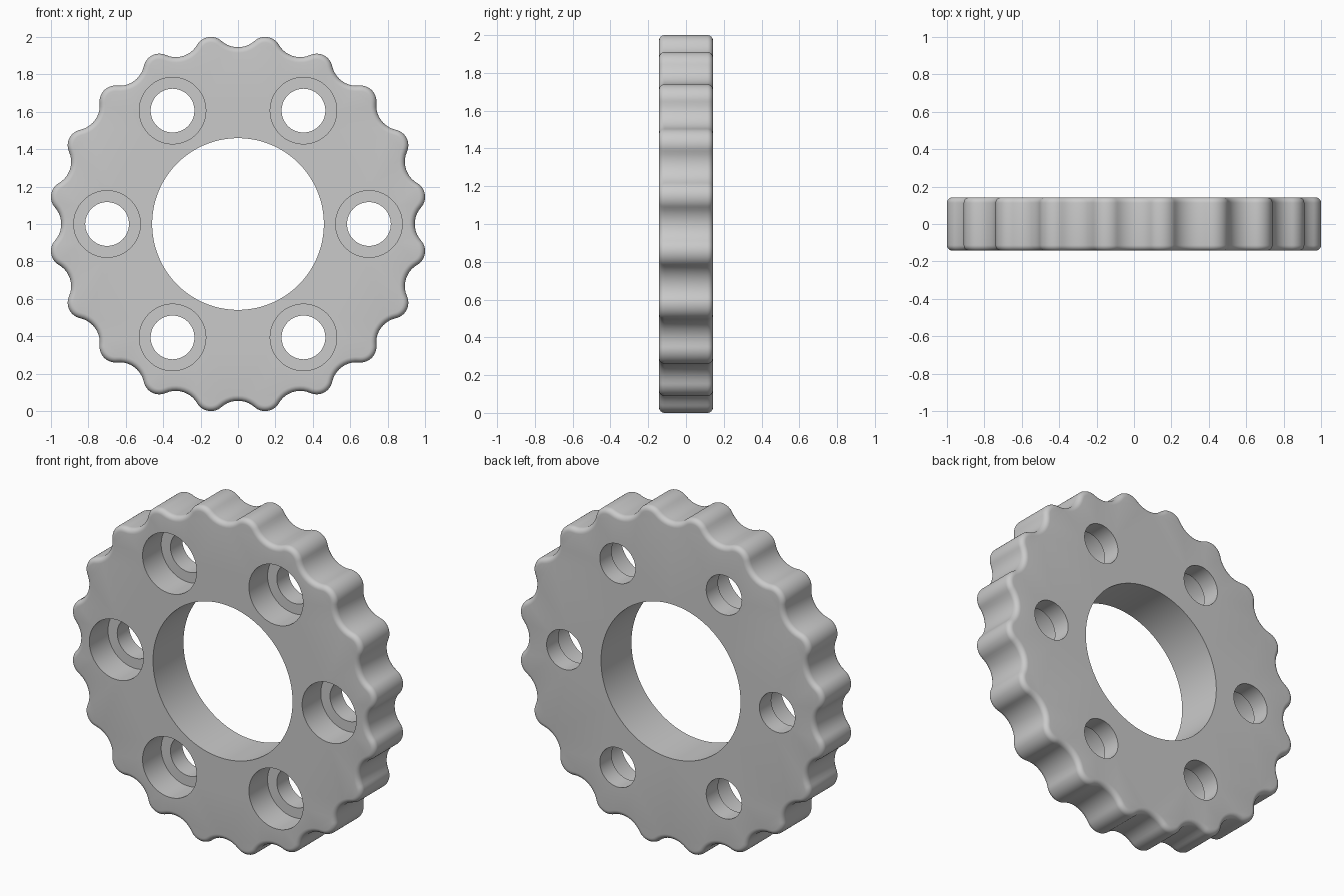
import bpy
import bmesh
from math import sin, cos, pi, radians, atan2
from mathutils import Vector
from mathutils.geometry import delaunay_2d_cdt

cube = bpy.data.objects.get("Cube")
if cube:
    bpy.data.objects.remove(cube, do_unlink=True)

LOBES = 20
HALF = 0.143          # half thickness
FILLET = 0.03
LOBE_C, LOBE_R = 0.9266, 0.085    # lobe arc centre distance and radius
VALLEY = 0.945
BORE, BOLT_CIRCLE = 0.459, 0.70
HOLE, COUNTERBORE, DEPTH = 0.117, 0.178, 0.175

# Radius of the concave arc tangent to two neighbouring lobes
half_step = pi / LOBES
lx, lz = LOBE_C * cos(half_step), LOBE_C * sin(half_step)
gap = lx - VALLEY
valley_r = (gap ** 2 + lz ** 2 - LOBE_R ** 2) / (2 * (LOBE_R + gap))
valley_c = VALLEY + valley_r
tangent = atan2(lz, valley_c - lx)


def arc_points(centre, radius, start, end, steps, turn):
    """Arc about a centre on the x axis, rotated about the origin by turn."""
    pts = []
    for k in range(steps):
        a = start + (end - start) * k / steps
        x, z = centre + radius * cos(a), radius * sin(a)
        pts.append((x * cos(turn) - z * sin(turn), x * sin(turn) + z * cos(turn)))
    return pts


def outline(inset):
    """Scalloped rim made of tangent arcs, moved inward by inset."""
    pts = []
    sweep = tangent + half_step
    for i in range(LOBES):
        turn = 2 * i * half_step
        pts += arc_points(valley_c, valley_r + inset, pi + tangent, pi - tangent, 10, turn)
        pts += arc_points(LOBE_C, LOBE_R - inset, -sweep, sweep, 14, turn + half_step)
    return pts


def circle(radius, cx=0, cz=0, n=64):
    return [(cx + radius * cos(2 * pi * k / n), cz + radius * sin(2 * pi * k / n))
            for k in range(n)]


bm = bmesh.new()


def ring(pts, y):
    return [bm.verts.new((x, y, z + 1)) for x, z in pts]


def wall(a, b, smooth=True):
    n = len(a)
    for i in range(n):
        f = bm.faces.new((a[i], a[(i + 1) % n], b[(i + 1) % n], b[i]))
        f.smooth = smooth


def cap(loops):
    """Flat face between an outer loop and the hole loops after it."""
    verts, owner, edges = [], [], []
    for index, loop in enumerate(loops):
        base, n = len(verts), len(loop)
        verts += loop
        owner += [index] * n
        edges += [(base + i, base + (i + 1) % n) for i in range(n)]
    flat = [Vector((v.co.x, v.co.z)) for v in verts]
    result = delaunay_2d_cdt(flat, edges, [], 1, 1e-6)
    tris, source = result[2], result[3]
    for tri in tris:
        ids = [source[i][0] for i in tri]
        owners = {owner[i] for i in ids}
        # a triangle touching only one hole loop lies inside that hole
        if len(owners) > 1 or 0 in owners:
            bm.faces.new([verts[i] for i in ids])


# Rim with rounded front and back edges
STEPS = 6
fillet = [(FILLET * (1 - sin(k * pi / 2 / STEPS)), FILLET * (1 - cos(k * pi / 2 / STEPS)))
          for k in range(STEPS + 1)]
levels = [(inset, -HALF + drop) for inset, drop in fillet]
# the fillet runs from the flat face (largest inset) out to the rim
levels = [(FILLET - drop, -HALF + FILLET - inset) for inset, drop in fillet][::-1] \
    if levels[0][1] > levels[-1][1] else levels
rims = [ring(outline(FILLET * (1 - sin(k * pi / 2 / STEPS))),
             -HALF + FILLET * (1 - cos(k * pi / 2 / STEPS))) for k in range(STEPS + 1)]
rims += [ring(outline(FILLET * (1 - sin(k * pi / 2 / STEPS))),
              HALF - FILLET * (1 - cos(k * pi / 2 / STEPS))) for k in range(STEPS, -1, -1)]
for a, b in zip(rims, rims[1:]):
    wall(a, b)
front, back = [rims[0]], [rims[-1]]

# Central bore
bore = [ring(circle(BORE, n=128), y) for y in (-HALF, HALF)]
wall(*bore)
front.append(bore[0])
back.append(bore[1])

# Counterbored bolt holes
ledge = -HALF + DEPTH
for i in range(6):
    a = radians(60 * i)
    cx, cz = BOLT_CIRCLE * cos(a), BOLT_CIRCLE * sin(a)
    mouth = ring(circle(COUNTERBORE, cx, cz), -HALF)
    seat = ring(circle(COUNTERBORE, cx, cz), ledge)
    inner = ring(circle(HOLE, cx, cz), ledge)
    end = ring(circle(HOLE, cx, cz), HALF)
    wall(mouth, seat)
    wall(seat, inner, smooth=False)
    wall(inner, end)
    front.append(mouth)
    back.append(end)

# Flat front and back faces
cap(front)
cap(back)
bmesh.ops.recalc_face_normals(bm, faces=bm.faces[:])

mesh = bpy.data.meshes.new("scalloped_ring")
bm.to_mesh(mesh)
bm.free()
obj = bpy.data.objects.new("scalloped_ring", mesh)
bpy.context.collection.objects.link(obj)
bpy.context.view_layer.objects.active = obj
obj.select_set(True)
bpy.ops.object.shade_smooth_by_angle(angle=radians(30))

# Plain grey
grey = bpy.data.materials.new("plain_grey")
grey.use_nodes = True
colour = (0.59, 0.59, 0.59, 1)
grey.diffuse_color = colour
grey.node_tree.nodes["Principled BSDF"].inputs["Base Color"].default_value = colour
mesh.materials.append(grey)
